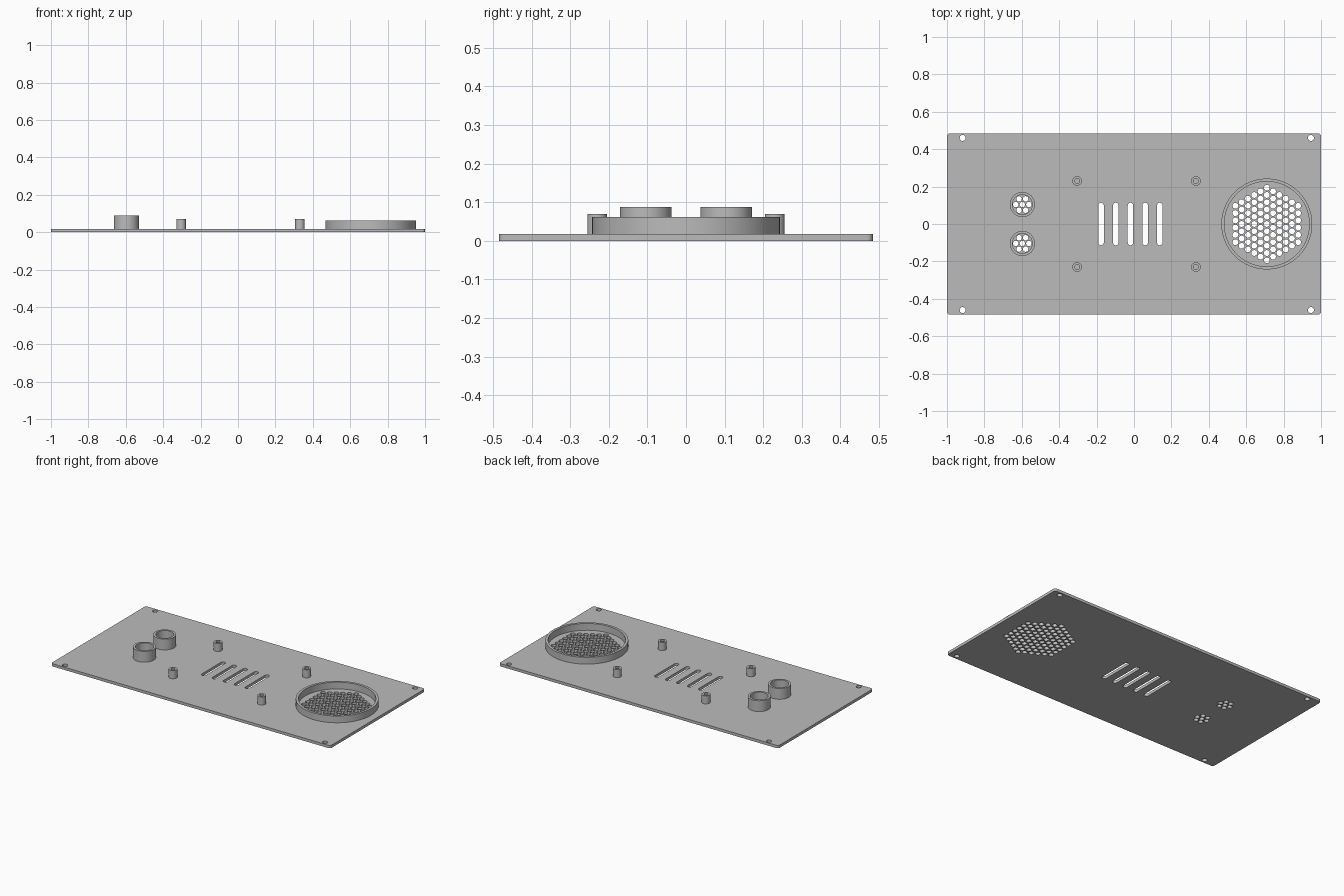
import bpy
from math import sin, cos, pi, sqrt

if "Cube" in bpy.data.objects:
    bpy.data.objects.remove(bpy.data.objects["Cube"])

grey = bpy.data.materials.new("panel grey")
grey.use_nodes = True
grey.diffuse_color = (0.5, 0.5, 0.5, 1)
grey.node_tree.nodes["Principled BSDF"].inputs["Base Color"].default_value = (0.5, 0.5, 0.5, 1)

PLATE = 0.018          # plate thickness
HALF_X, HALF_Y = 1.0, 0.484


def rounded_rect(x, y, hx, hy, r, steps=6):
    """Outline of a rectangle with rounded corners."""
    pts = []
    for i, (sx, sy) in enumerate([(1, 1), (-1, 1), (-1, -1), (1, -1)]):
        for k in range(steps + 1):
            a = (i + k / steps) * pi / 2
            pts.append((x + sx * (hx - r) + r * cos(a), y + sy * (hy - r) + r * sin(a)))
    return pts


def circle(x, y, r, n=24):
    return [(x + r * cos(2 * pi * k / n), y + r * sin(2 * pi * k / n)) for k in range(n)]


def extrude_outline(name, loops, z0, z1):
    """Solid from an outer outline and any number of hole outlines."""
    curve = bpy.data.curves.new(name, "CURVE")
    curve.dimensions, curve.fill_mode = "2D", "BOTH"
    curve.extrude = (z1 - z0) / 2
    for pts in loops:
        spline = curve.splines.new("POLY")
        spline.points.add(len(pts) - 1)
        for p, (x, y) in zip(spline.points, pts):
            p.co = (x, y, 0, 1)
        spline.use_cyclic_u = True
    obj = bpy.data.objects.new(name, curve)
    bpy.context.collection.objects.link(obj)
    obj.location.z = (z0 + z1) / 2
    bpy.ops.object.select_all(action="DESELECT")
    obj.select_set(True)
    bpy.context.view_layer.objects.active = obj
    bpy.ops.object.convert(target="MESH")
    obj = bpy.context.object
    bpy.ops.object.mode_set(mode="EDIT")
    bpy.ops.mesh.select_all(action="SELECT")
    bpy.ops.mesh.remove_doubles(threshold=0.0001)
    bpy.ops.mesh.normals_make_consistent(inside=False)
    bpy.ops.object.mode_set(mode="OBJECT")
    bpy.ops.object.shade_smooth_by_angle()
    obj.data.materials.clear()
    obj.data.materials.append(grey)
    return obj


def hex_holes(x, y, rings, pitch, r, upright, n):
    """Hexagonal field of round holes, with columns upright or rows level."""
    holes = []
    for q in range(-rings, rings + 1):
        for s in range(-rings, rings + 1):
            if abs(q + s) <= rings:
                across, along = q * pitch * sqrt(3) / 2, (s + q / 2) * pitch
                dx, dy = (across, along) if upright else (along, across)
                holes.append(circle(x + dx, y + dy, r, n))
    return holes


SPEAKER = (0.71, 0.0)
SENSORS = {"front": (-0.597, -0.104), "rear": (-0.597, 0.104)}

# Perforated plate: screw holes, vent slots, speaker grille, sensor grilles
loops = [rounded_rect(0, 0, HALF_X, HALF_Y, 0.015)]
loops += [circle(x, y, 0.016) for x in (-0.916, 0.946) for y in (-0.46, 0.46)]
loops += [rounded_rect(-0.019 + 0.0785 * i, 0, 0.0145, 0.114, 0.0144) for i in range(-2, 3)]
loops += hex_holes(*SPEAKER, 5, 0.0388, 0.0155, True, 20)
for x, y in SENSORS.values():
    loops += hex_holes(x, y, 1, 0.035, 0.0145, False, 20)
extrude_outline("plate", loops, 0, PLATE)

# Raised rings around the grilles
base = PLATE - 0.002
extrude_outline("speaker_ring", [circle(*SPEAKER, 0.243, 96), circle(*SPEAKER, 0.227, 96)], base, 0.062)
for side, (x, y) in SENSORS.items():
    extrude_outline(side + "_sensor_ring", [circle(x, y, 0.067, 64), circle(x, y, 0.053, 64)], base, 0.088)

# Hollow mounting posts
for x, across in ((-0.304, "right"), (0.331, "left")):
    for y, along in ((-0.23, "front"), (0.23, "rear")):
        extrude_outline(f"{along}_{across}_post", [circle(x, y, 0.0255, 32), circle(x, y, 0.013, 32)], base, 0.07)
